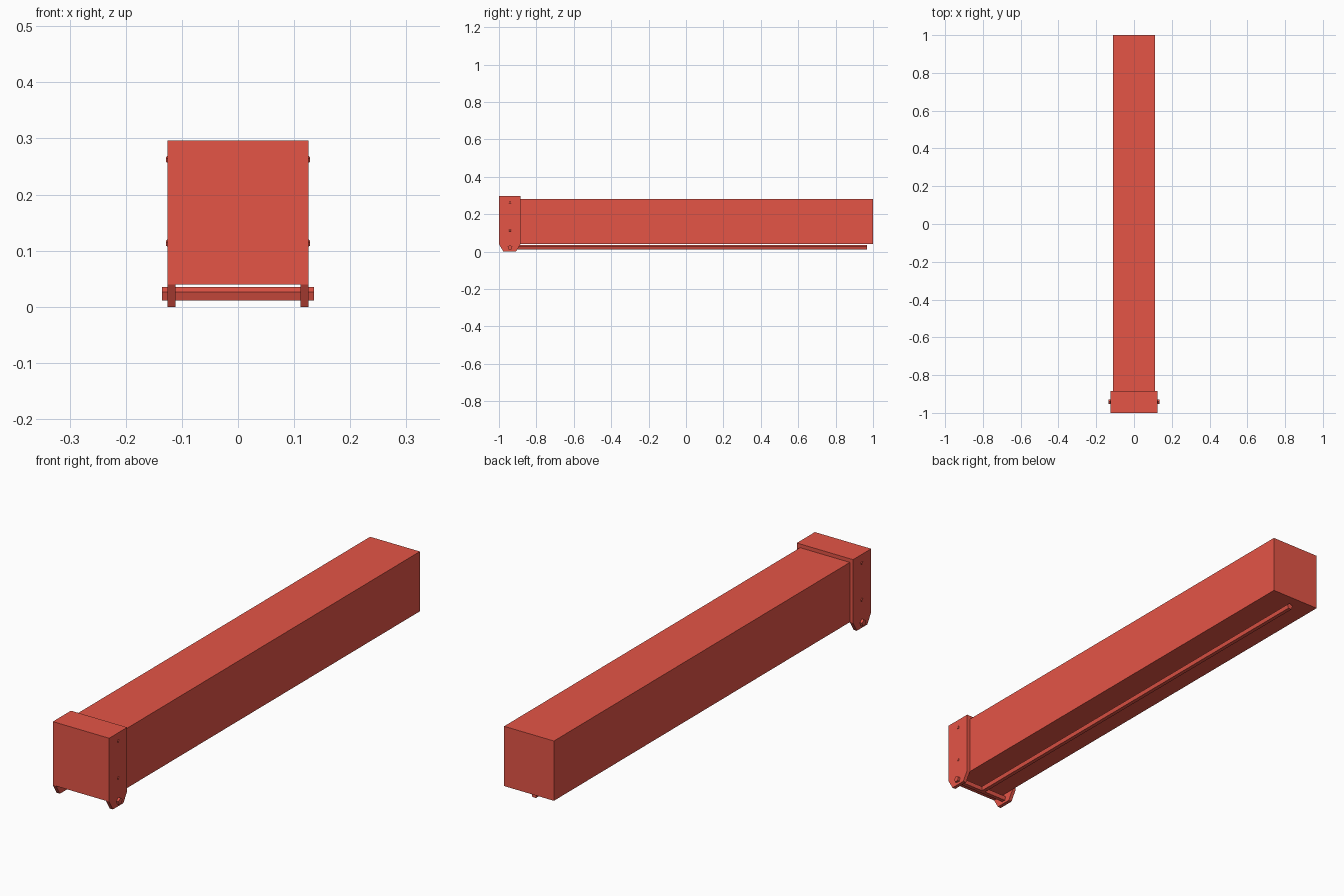
import bpy, bmesh, math
from mathutils import Vector

if "Cube" in bpy.data.objects:
    bpy.data.objects.remove(bpy.data.objects["Cube"])

red = bpy.data.materials.new("bright_red")
red.diffuse_color = (0.78, 0.09, 0.062, 1)
red.use_nodes = True
red.node_tree.nodes["Principled BSDF"].inputs["Base Color"].default_value = red.diffuse_color


def extrude_profile(name, points, offset, taper=1.0):
    """Solid from a closed planar outline swept along a vector; taper scales the far end."""
    bm = bmesh.new()
    face = bm.faces.new([bm.verts.new(p) for p in points])
    centre = face.calc_center_median() + Vector(offset)
    ext = bmesh.ops.extrude_face_region(bm, geom=[face], use_keep_orig=True)
    for v in ext["geom"]:
        if isinstance(v, bmesh.types.BMVert):
            v.co = centre + (v.co + Vector(offset) - centre) * taper
    bmesh.ops.recalc_face_normals(bm, faces=bm.faces)
    mesh = bpy.data.meshes.new(name)
    bm.to_mesh(mesh)
    bm.free()
    mesh.materials.append(red)
    obj = bpy.data.objects.new(name, mesh)
    bpy.context.collection.objects.link(obj)
    return obj


def box(name, x0, x1, y0, y1, z0, z1):
    outline = [(x0, y0, z0), (x0, y1, z0), (x0, y1, z1), (x0, y0, z1)]
    return extrude_profile(name, outline, (x1 - x0, 0, 0))


def five_sided(r):
    """Pentagon with one corner on top, as (side, up) pairs."""
    angles = [math.radians(90 + 72 * i) for i in range(5)]
    return [(r * math.cos(a), r * math.sin(a)) for a in angles]


AXLE_Y, AXLE_Z, ROD_R = -0.941, 0.022, 0.0135

# Long beam and the head block that closes its front end
box("beam", -0.111, 0.111, -0.89, 1.0, 0.04, 0.281)
box("head_block", -0.111, 0.111, -1.0, -0.885, 0.04, 0.296)

# Side cheeks with chamfered feet, and their tapered bolts
cheek = [(-1.0, 0.296), (-1.0, 0.04), (-0.976, 0.0),
         (-0.909, 0.0), (-0.885, 0.04), (-0.885, 0.296)]
for side, s in (("left", -1), ("right", 1)):
    extrude_profile(f"{side}_cheek", [(s * 0.111, y, z) for y, z in cheek],
                    (s * 0.0145, 0, 0))
    for level, bz in (("lower", 0.113), ("upper", 0.262)):
        extrude_profile(f"{side}_{level}_bolt",
                        [(s * 0.1245, AXLE_Y + a, bz + b) for a, b in five_sided(0.0075)],
                        (s * 0.0035, 0, 0), 0.7)

# Cross axle through both feet
extrude_profile("cross_axle",
                [(-0.135, AXLE_Y + a, AXLE_Z + b) for a, b in five_sided(ROD_R)],
                (0.27, 0, 0))

# Long rod running under the beam from the axle
extrude_profile("long_rod",
                [(a, AXLE_Y, AXLE_Z + b) for a, b in five_sided(ROD_R)],
                (0, 0.967 - AXLE_Y, 0))
